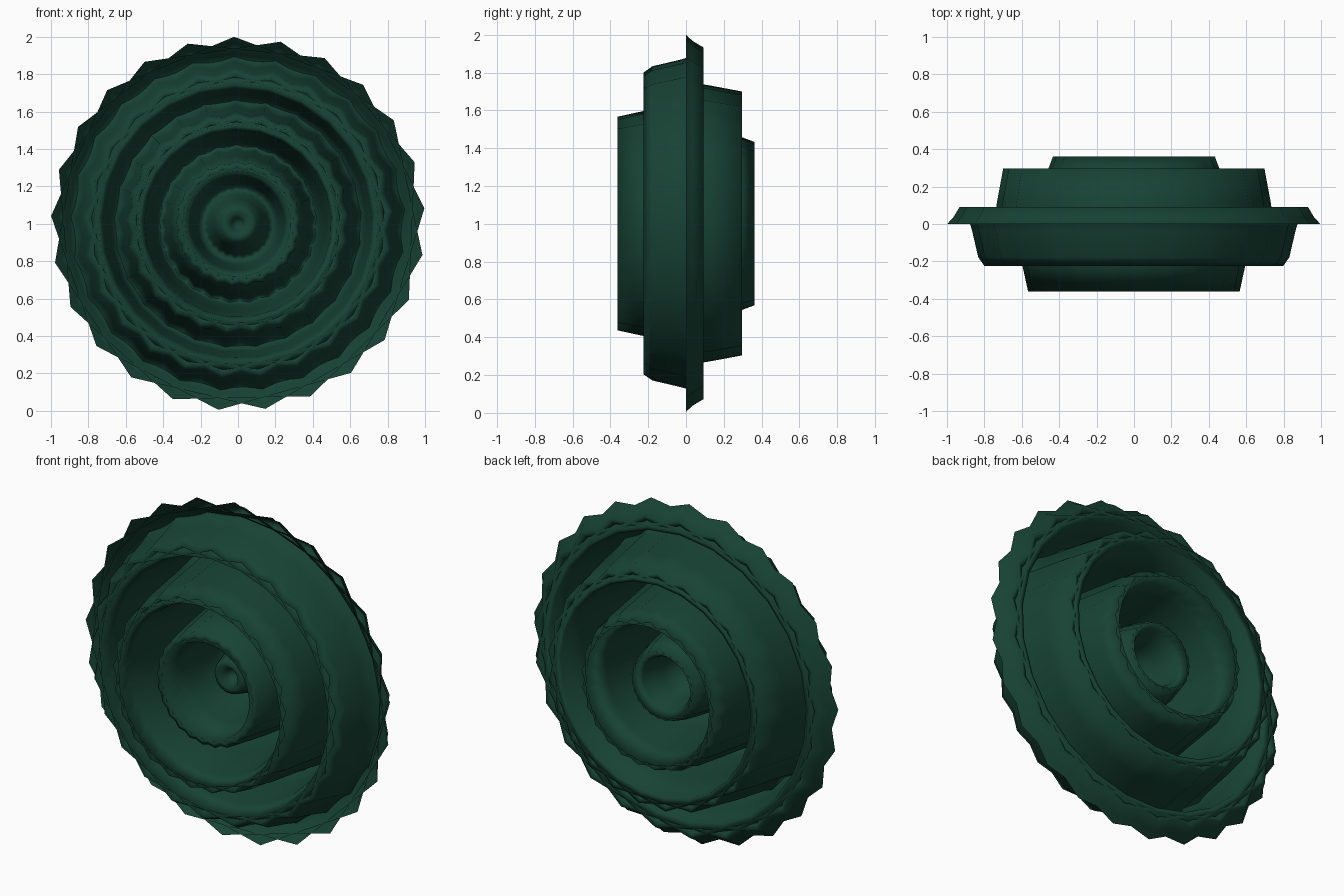
import bpy, bmesh, math

if "Cube" in bpy.data.objects:
    bpy.data.objects.remove(bpy.data.objects["Cube"])

green = bpy.data.materials.new("dark_green")
green.diffuse_color = (0.0085, 0.055, 0.034, 1)
green.use_nodes = True
green.node_tree.nodes["Principled BSDF"].inputs["Base Color"].default_value = green.diffuse_color

POINTS, SKIP = 25, 3          # each ring is a 25-point star polygon
SAMPLES, WAVES = 30, 4        # ripple profile from centre to rim


def ripple(r):
    """Depth of the wave, swelling mid-way and fading at centre and rim."""
    return -1.48 * r * (1 - r) * math.sin(2 * math.pi * WAVES * r)


# Sweep the rippled profile around the y axis in wide steps, so panels overlap like petals
bm = bmesh.new()
columns = []
for k in range(POINTS):
    a = math.radians(91.2) + 2 * math.pi * k / POINTS
    column = []
    for s in range(SAMPLES + 1):
        r = s / SAMPLES
        column.append(bm.verts.new((r * math.cos(a), ripple(r), 1 + r * math.sin(a))))
    columns.append(column)
for k in range(POINTS):
    a, b = columns[k], columns[(k + SKIP) % POINTS]
    for i in range(SAMPLES):
        bm.faces.new((a[i], b[i], b[i + 1], a[i + 1]))
bmesh.ops.remove_doubles(bm, verts=bm.verts, dist=1e-5)
bmesh.ops.recalc_face_normals(bm, faces=bm.faces)
for f in bm.faces:
    f.smooth = True

mesh = bpy.data.meshes.new("rippled_rosette")
bm.to_mesh(mesh)
bm.free()
mesh.materials.append(green)
rosette = bpy.data.objects.new("rippled_rosette", mesh)
bpy.context.collection.objects.link(rosette)
